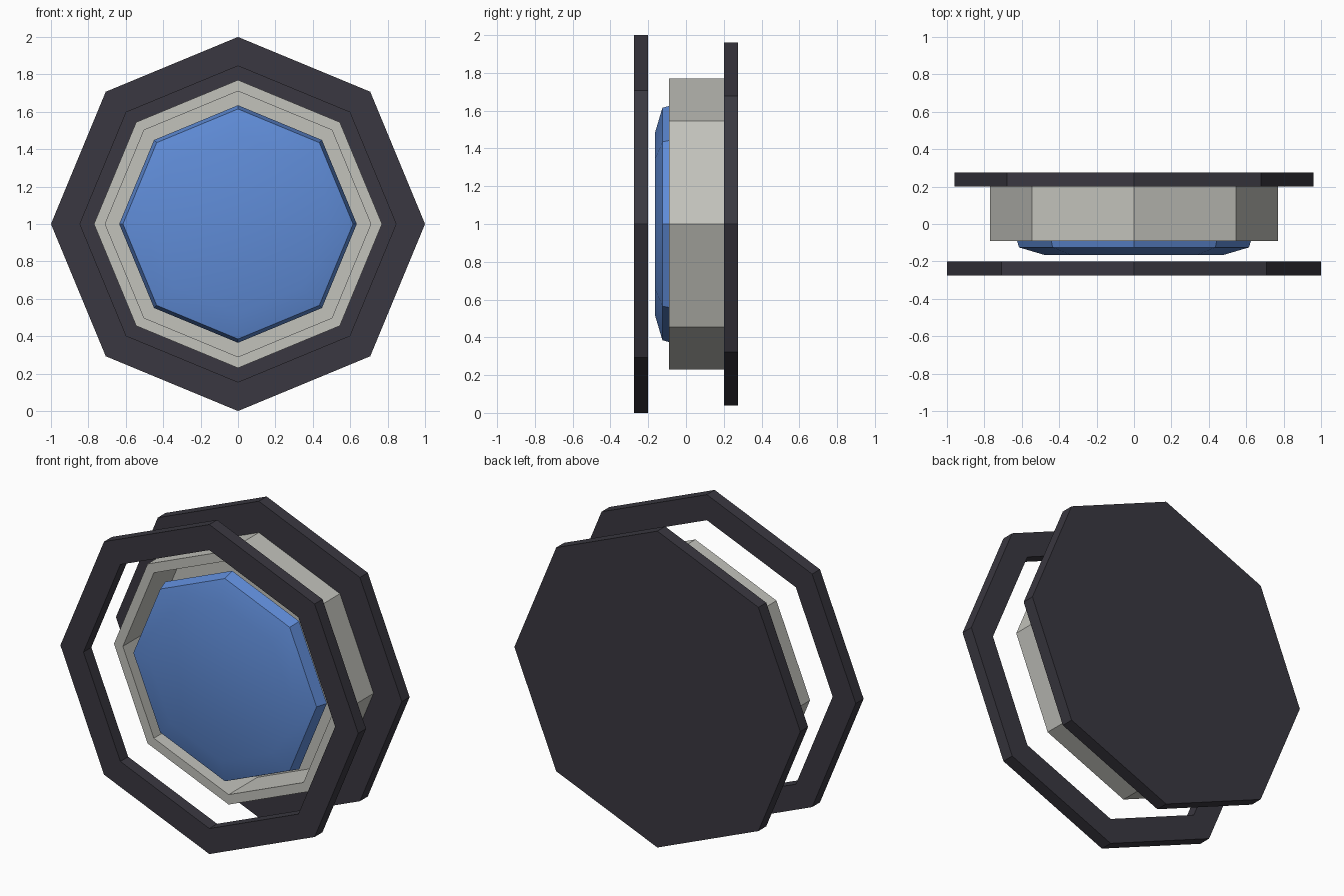
import bpy, bmesh, math

if "Cube" in bpy.data.objects:
    bpy.data.objects.remove(bpy.data.objects["Cube"])

SIDES = 8
CENTRE_Z = 1.0


def material(name, colour):
    m = bpy.data.materials.new(name)
    m.diffuse_color = (*colour, 1.0)
    m.use_nodes = True
    m.node_tree.nodes["Principled BSDF"].inputs["Base Color"].default_value = m.diffuse_color
    return m


charcoal = material("charcoal", (0.042, 0.039, 0.052))
light_grey = material("light grey", (0.54, 0.54, 0.50))
blue = material("blue", (0.115, 0.262, 0.68))


def turned(name, profile, mat, closed=False, smooth=False):
    """Octagonal lathe about the y axis. Profile is (radius, y) points;
    open profiles are capped at both ends, closed ones make a ring."""
    bm = bmesh.new()
    loops = []
    for r, y in profile:
        loops.append([bm.verts.new((r * math.cos(math.tau * i / SIDES), y,
                                    CENTRE_Z + r * math.sin(math.tau * i / SIDES)))
                      for i in range(SIDES)])
    pairs = list(zip(loops, loops[1:]))
    if closed:
        pairs.append((loops[-1], loops[0]))
    else:
        bm.faces.new(loops[0])
        bm.faces.new(loops[-1])
    for a, b in pairs:
        for i in range(SIDES):
            j = (i + 1) % SIDES
            bm.faces.new((a[i], a[j], b[j], b[i]))
    bmesh.ops.recalc_face_normals(bm, faces=bm.faces[:])
    mesh = bpy.data.meshes.new(name)
    bm.to_mesh(mesh)
    bm.free()
    mesh.materials.append(mat)
    obj = bpy.data.objects.new(name, mesh)
    bpy.context.collection.objects.link(obj)
    if smooth:
        bpy.ops.object.select_all(action='DESELECT')
        obj.select_set(True)
        bpy.context.view_layer.objects.active = obj
        bpy.ops.object.shade_smooth_by_angle(angle=math.radians(30))
    return obj


# Floating front ring
turned("front_ring", [(1.0, -0.275), (1.0, -0.20), (0.845, -0.20), (0.845, -0.275)],
       charcoal, closed=True)

# Solid back plate
turned("back_plate", [(0.96, 0.20), (0.96, 0.275)], charcoal)

# Open cup: outer wall, rim, inner wall and floor
turned("housing_cup", [(0.77, 0.20), (0.77, -0.09), (0.71, -0.09), (0.71, 0.185)],
       light_grey)

# Gently domed lens in the cup
turned("lens", [(0.48, -0.165), (0.615, -0.125), (0.635, -0.055)], blue, smooth=True)
